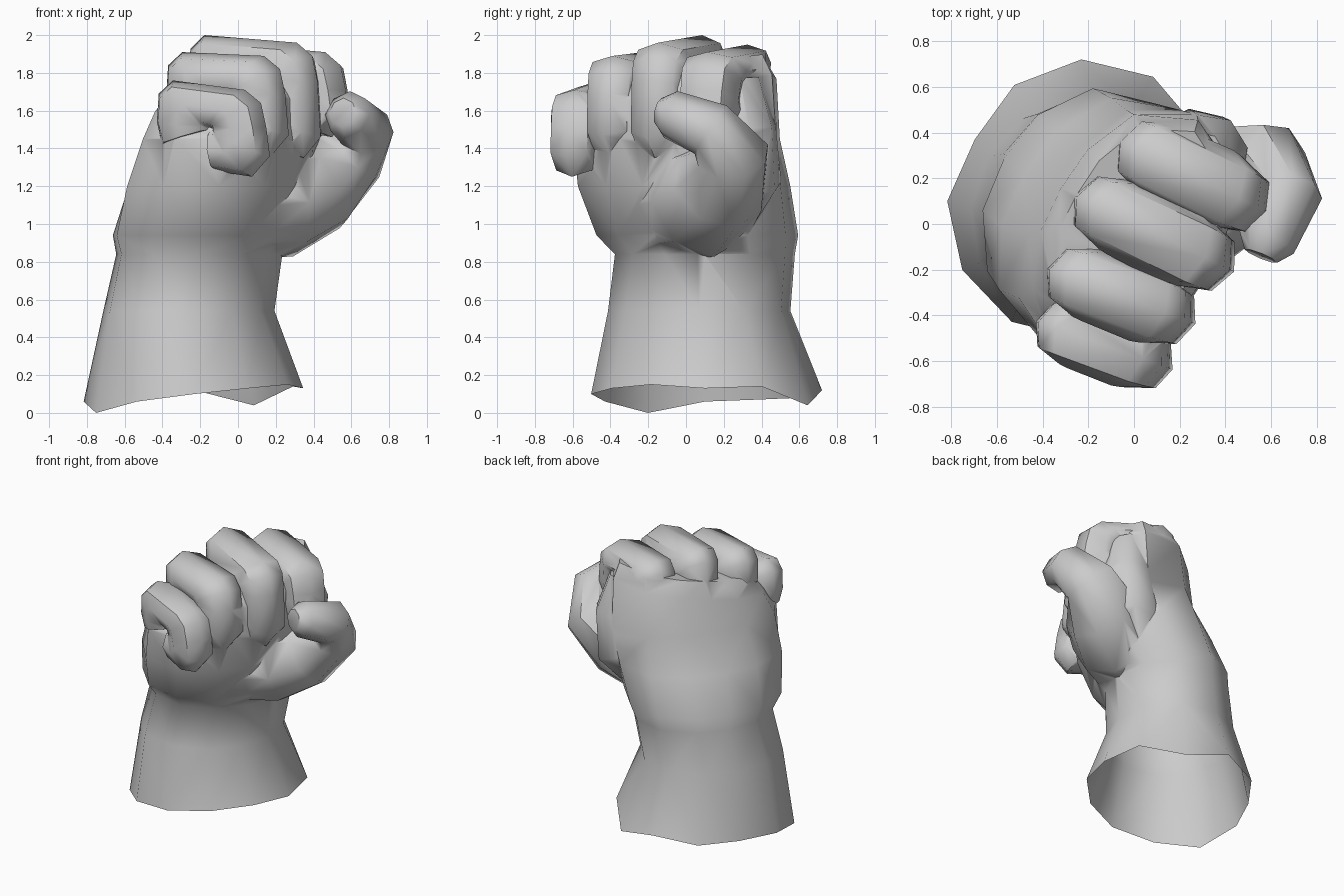
import bpy, bmesh, math
from mathutils import Vector

if "Cube" in bpy.data.objects:
    bpy.data.objects.remove(bpy.data.objects["Cube"])

def spow(c, p):
    return math.copysign(abs(c) ** (2 / p), c)

def loft(name, rings):
    """Skin a list of equal-length point rings into one closed object."""
    bm = bmesh.new()
    vs = [[bm.verts.new(p) for p in r] for r in rings]
    n = len(vs[0])
    for a, b in zip(vs, vs[1:]):
        for i in range(n):
            j = (i + 1) % n
            bm.faces.new((a[i], a[j], b[j], b[i]))
    bm.faces.new(vs[-1])
    bm.faces.new(vs[0][::-1])
    bmesh.ops.remove_doubles(bm, verts=bm.verts, dist=0.0005)
    bmesh.ops.triangulate(bm, faces=bm.faces)
    bmesh.ops.recalc_face_normals(bm, faces=bm.faces)
    me = bpy.data.meshes.new(name)
    bm.to_mesh(me)
    bm.free()
    ob = bpy.data.objects.new(name, me)
    bpy.context.collection.objects.link(ob)
    return ob

def oval(c, ax, ay, p=2.2, n=8):
    """Rounded ring spanned by two half-axis vectors."""
    ts = [2 * math.pi * i / n for i in range(n)]
    return [c + ax * spow(math.cos(t), p) + ay * spow(math.sin(t), p) for t in ts]

# Wrist and palm: turned oval sections, long axis from little finger to index
N = 12
ROT = math.radians(60)

def section(cx, cy, a, b, z, tilt=0.0, p=2.3):
    pts = []
    for i in range(N):
        t = 2 * math.pi * i / N
        ca, sa = math.cos(t - ROT), math.sin(t - ROT)
        r = (abs(ca / a) ** p + abs(sa / b) ** p) ** (-1 / p)
        pts.append(Vector((cx + r * math.cos(t), cy + r * math.sin(t), z + tilt * r * ca)))
    return pts

hem = section(-0.23, 0.10, 0.61, 0.58, 0, p=2)
hem_z = [.13, .14, .04, .12, .08, .07, .06, 0, .06, .10, .13, .15]
hem_r = [.98, 1, 1.03, 1.03, 1, .93, 1, 1, 1, 1, .97, .98]
for v, z, r in zip(hem, hem_z, hem_r):
    v.x, v.y, v.z = -0.23 + (v.x + 0.23) * r, 0.10 + (v.y - 0.10) * r, z
hand = loft("fist", [
    hem,
    section(-0.26, 0.07, 0.50, 0.44, 0.54, p=2),
    section(-0.205, 0.10, 0.49, 0.42, 0.84, p=2.1),
    section(-0.18, 0.06, 0.54, 0.45, 0.94),
    section(-0.10, -0.01, 0.59, 0.44, 1.20),
    section(-0.03, -0.05, 0.61, 0.39, 1.45),
    section(0.00, -0.03, 0.56, 0.37, 1.68, 0.2),
    section(0.02, -0.02, 0.49, 0.31, 1.79, 0.22),
])
parts = []

# Fingers: curled into solid loops, each ring spans from the outer profile to a pivot
def finger(name, k, p, zk, zp, zb, w):
    k, p = Vector((*k, 0)), Vector((*p, 0))
    L = (p - k).length
    d = (p - k).normalized()
    side = Vector((-d.y, d.x, 0))
    up = Vector((0, 0, 1))
    pivot = k + d * L * 0.5 + up * (zp * 0.55 + zb * 0.45)
    # distance along finger, outer height, width factor
    profile = [
        (0.02, zk - 0.34, 0.8),
        (-0.01, zk - 0.22, 0.88),
        (0.0, zk - 0.07, 0.92),
        (0.08, zk, 0.95),
        (L - 0.12, zp, 1.0),
        (L - 0.03, zp - 0.07, 0.95),
        (L, zp - 0.2, 0.92),
        (L + 0.02, zb + 0.11, 0.9),
        (L - 0.08, zb, 0.88),
        (L - 0.28, zb + 0.03, 0.8),
    ]
    rings = []
    for u, z, f in profile:
        outer = k + d * u + up * z
        half = (outer - pivot) / 2
        rings.append(oval(pivot + half, half, side * w * f))
    parts.append(loft(name, rings))

finger("index_finger", (-0.06, 0.36), (0.57, 0.06), 1.95, 1.91, 1.46, 0.18)
finger("middle_finger", (-0.25, 0.12), (0.42, -0.20), 2.00, 1.96, 1.35, 0.18)
finger("ring_finger", (-0.37, -0.20), (0.25, -0.43), 1.91, 1.89, 1.36, 0.17)
finger("little_finger", (-0.42, -0.43), (0.15, -0.63), 1.76, 1.71, 1.25, 0.155)

# Thumb and the fleshy web beside it: tapering tubes along a path
def tube(name, path, bend):
    centres = [Vector(c) for c, r in path]
    bend = Vector(bend).normalized()
    rings = []
    for i, (c, r) in enumerate(path):
        t = (centres[min(i + 1, len(path) - 1)] - centres[max(i - 1, 0)]).normalized()
        out = t.cross(bend).normalized()
        rings.append(oval(centres[i], out * r, out.cross(t) * r))
    parts.append(loft(name, rings))

tube("thumb", [
    ((-0.18, -0.10, 1.10), 0.20),
    ((0.02, -0.01, 1.11), 0.29),
    ((0.24, 0.10, 1.14), 0.31),
    ((0.43, 0.18, 1.21), 0.26),
    ((0.60, 0.25, 1.36), 0.19),
    ((0.67, 0.13, 1.50), 0.15),
    ((0.58, -0.08, 1.58), 0.125),
    ((0.555, -0.14, 1.59), 0.075),
], (0.6, -0.42, -0.68))
tube("thumb_web", [
    ((0.08, 0.18, 0.92), 0.12),
    ((0.28, 0.30, 1.25), 0.21),
    ((0.32, 0.30, 1.50), 0.18),
    ((0.27, 0.26, 1.74), 0.15),
], (1, 0.2, 0))

# Fuse every part into the palm so no hidden inner surfaces remain
for ob in parts:
    m = hand.modifiers.new("join_" + ob.name, 'BOOLEAN')
    m.operation = 'UNION'
    m.solver = 'EXACT'
    m.use_self = True
    m.object = ob
dg = bpy.context.evaluated_depsgraph_get()
fused = bpy.data.meshes.new_from_object(hand.evaluated_get(dg))
hand.modifiers.clear()
hand.data = fused
for ob in parts:
    bpy.data.objects.remove(ob)

# Open wrist: drop the bottom cap
bm = bmesh.new()
bm.from_mesh(fused)
cap = [f for f in bm.faces if all(v.co.z < 0.2 for v in f.verts)]
bmesh.ops.delete(bm, geom=cap, context='FACES')
bmesh.ops.remove_doubles(bm, verts=bm.verts, dist=0.004)
bm.to_mesh(fused)
bm.free()
bpy.ops.object.select_all(action='DESELECT')
hand.select_set(True)
bpy.context.view_layer.objects.active = hand
bpy.ops.object.shade_smooth_by_angle(angle=math.radians(50))
